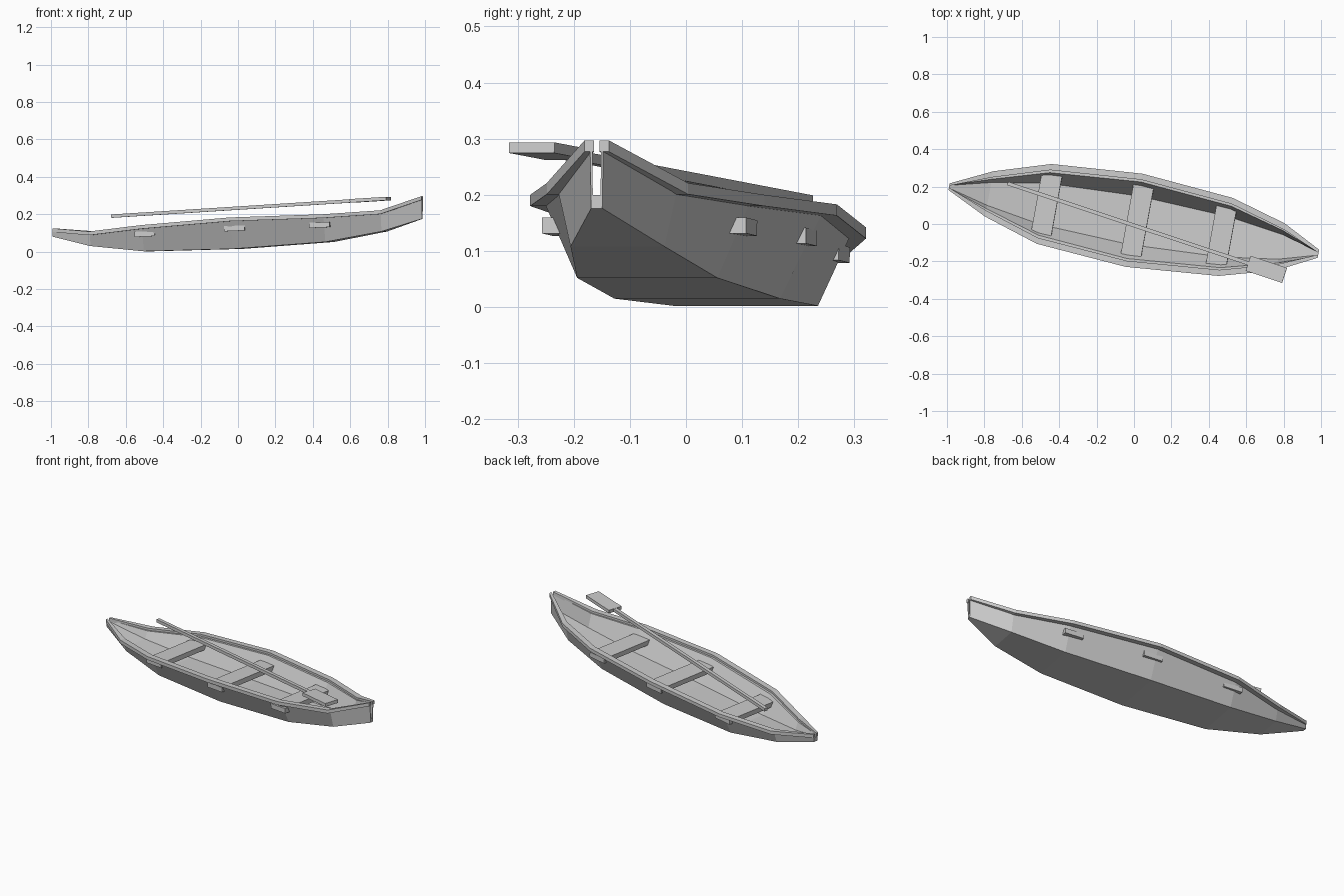
import bpy, bmesh, math
from mathutils import Vector, Matrix

cube = bpy.data.objects.get("Cube")
if cube:
    bpy.data.objects.remove(cube, do_unlink=True)

# Single weathered grey material
grey = bpy.data.materials.new("plain_grey")
grey.use_nodes = True
colour = (0.6, 0.6, 0.6, 1)
grey.diffuse_color = colour
grey.node_tree.nodes["Principled BSDF"].inputs["Base Color"].default_value = colour

# Boat heading: local x runs along the keel
HEADING = Matrix.Translation((0, 0.02, 0)) @ Matrix.Rotation(math.radians(-10.3), 4, 'Z')


def finish(name, bm, matrix):
    bmesh.ops.recalc_face_normals(bm, faces=bm.faces)
    mesh = bpy.data.meshes.new(name)
    bm.to_mesh(mesh)
    bm.free()
    mesh.transform(matrix)
    mesh.materials.append(grey)
    obj = bpy.data.objects.new(name, mesh)
    bpy.context.collection.objects.link(obj)
    return obj


def loft(name, rings, matrix, cap=True):
    """Skin closed rings of equal point count, capping both ends."""
    bm = bmesh.new()
    loops = [[bm.verts.new(p) for p in ring] for ring in rings]
    n = len(loops[0])
    for a, b in zip(loops, loops[1:]):
        for i in range(n):
            j = (i + 1) % n
            bm.faces.new((a[i], a[j], b[j], b[i]))
    if cap:
        bm.faces.new(loops[0])
        bm.faces.new(loops[-1])
    return finish(name, bm, matrix)


def box(name, size, matrix):
    bm = bmesh.new()
    bmesh.ops.create_cube(bm, size=1)
    bmesh.ops.scale(bm, vec=size, verts=bm.verts)
    return finish(name, bm, matrix)


# Stations: along keel, rail half width, wall half width, floor half width, rail top, floor z
stations = [
    (-1.005, 0.018, 0.013, 0.012, 0.125, 0.08),
    (-0.787, 0.123, 0.100, 0.080, 0.108, 0.03),
    (-0.488, 0.217, 0.190, 0.130, 0.142, 0.002),
    (0.0, 0.253, 0.228, 0.150, 0.183, 0.015),
    (0.498, 0.212, 0.187, 0.127, 0.200, 0.052),
    (0.795, 0.128, 0.108, 0.085, 0.221, 0.108),
    (1.002, 0.022, 0.012, 0.010, 0.297, 0.176),
]

# Hull: thick flat-bottomed shell with an open top
rings = []
for s, rail, wall, floor, top, low in stations:
    z = top - 0.012
    wall_in, floor_in = max(wall - 0.02, 0.008), max(floor - 0.018, 0.007)
    half = [(wall, z), (floor, low)]
    inner = [(floor_in, low + 0.024), (wall_in, z)]
    rings.append([(s, w, h) for w, h in half]
                 + [(s, -w, h) for w, h in reversed(half)]
                 + [(s, -w, h) for w, h in reversed(inner)]
                 + [(s, w, h) for w, h in inner])
loft("hull", rings, HEADING)

# Rails along both upper edges
for name, side in (("left_rail", 1), ("right_rail", -1)):
    rings = []
    for s, rail, wall, floor, top, low in stations:
        inside = max(rail - 0.033, 0.005)
        rings.append([(s, side * w, h) for w, h in
                      ((rail, top), (rail, top - 0.02), (inside, top - 0.02), (inside, top))])
    loft(name, rings, HEADING)

# Bench seats, ends poking slightly through the sides
PITCH = Matrix.Rotation(math.radians(-2.5), 4, 'Y')
for name, s, half, z in (("rear_seat", -0.475, 0.18, 0.095),
                         ("middle_seat", 0.018, 0.21, 0.125),
                         ("front_seat", 0.475, 0.185, 0.143)):
    box(name, (0.11, 2 * half, 0.028), HEADING @ Matrix.Translation((s, 0, z)) @ PITCH)

# Paddle resting across the rails
start, end = Vector((-0.675, 0.217, 0.19)), Vector((0.805, -0.275, 0.284))
run = end - start
yaw = math.atan2(run.y, run.x)
tilt = -math.atan2(run.z, run.xy.length)
aim = Matrix.Translation(start) @ Matrix.Rotation(yaw, 4, 'Z') @ Matrix.Rotation(tilt, 4, 'Y')
blade = 0.205
shaft = run.length - blade
box("paddle_shaft", (shaft, 0.02, 0.018), aim @ Matrix.Translation((shaft / 2, 0, 0)))
box("paddle_blade", (blade, 0.085, 0.019), aim @ Matrix.Translation((shaft + blade / 2, 0, 0)))
